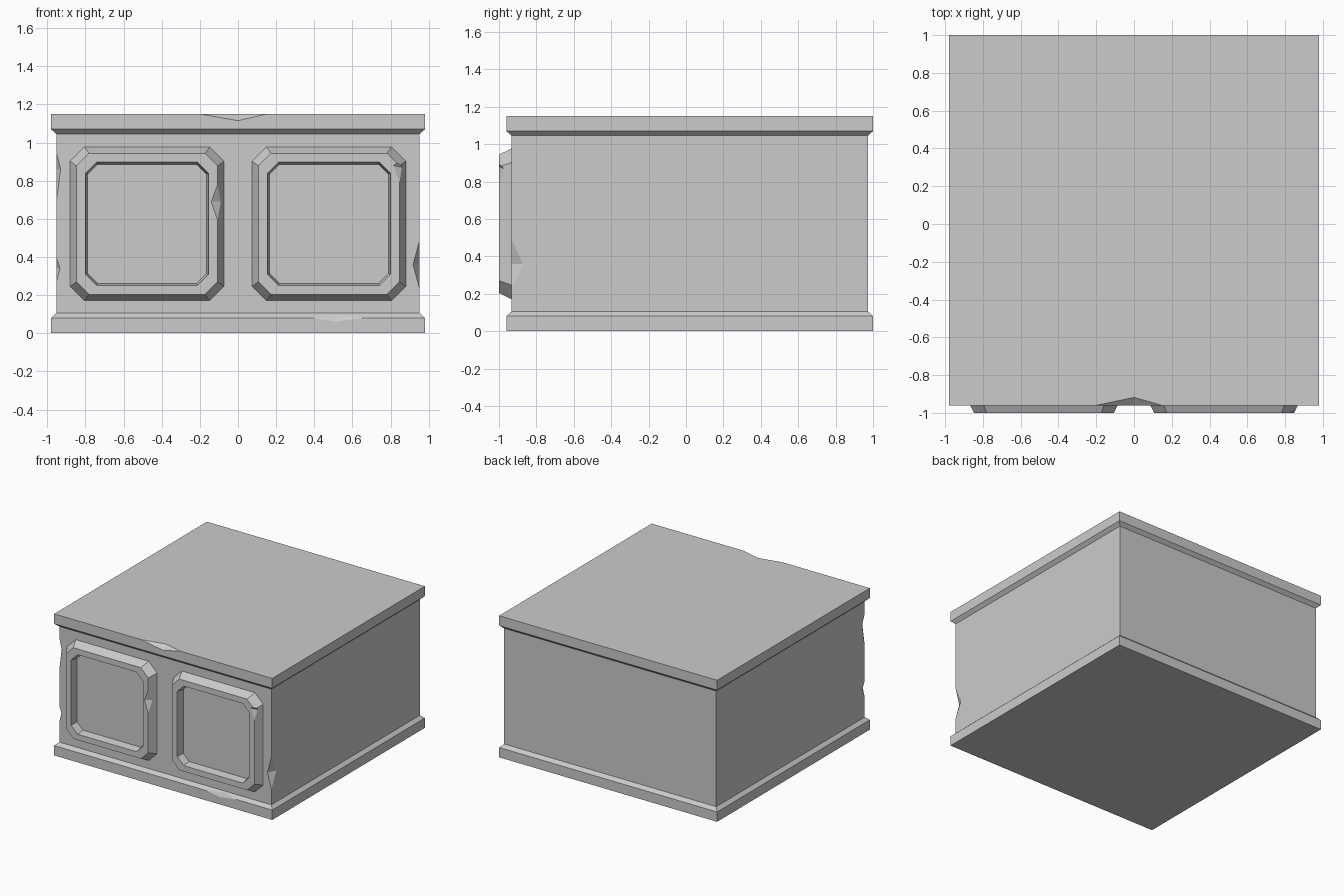
import bpy, bmesh
from mathutils import Vector

if "Cube" in bpy.data.objects:
    bpy.data.objects.remove(bpy.data.objects["Cube"])


def make_object(name, bm):
    bmesh.ops.recalc_face_normals(bm, faces=bm.faces)
    mesh = bpy.data.meshes.new(name)
    bm.to_mesh(mesh)
    bm.free()
    obj = bpy.data.objects.new(name, mesh)
    bpy.context.collection.objects.link(obj)
    return obj


def skin(name, loops):
    """Closed solid from a stack of matching loops, capped at both ends."""
    bm = bmesh.new()
    rings = [[bm.verts.new(p) for p in loop] for loop in loops]
    for r, s in zip(rings, rings[1:]):
        for i in range(len(r)):
            j = (i + 1) % len(r)
            bm.faces.new((r[i], r[j], s[j], s[i]))
    bm.faces.new(rings[0])
    bm.faces.new(rings[-1])
    return make_object(name, bm)


def chip(target, a, b, c, d, k=1.5):
    """Cut a notch: a, b lie on the edge, c, d on the two faces beside it."""
    mid = (Vector(c) + Vector(d)) / 2
    bm = bmesh.new()
    v = [bm.verts.new(mid + (Vector(p) - mid) * k) for p in (a, b, c, d)]
    for i, j, l in ((0, 1, 2), (0, 1, 3), (0, 2, 3), (1, 2, 3)):
        bm.faces.new((v[i], v[j], v[l]))
    cutter = make_object("chip_cutter", bm)
    cutter.hide_render = True
    mod = target.modifiers.new("chip", 'BOOLEAN')
    mod.operation, mod.solver, mod.object = 'DIFFERENCE', 'EXACT', cutter
    bpy.context.view_layer.objects.active = target
    bpy.ops.object.modifier_apply(modifier=mod.name)
    bpy.data.objects.remove(cutter)


def rect(inset, z):
    x, y0, y1 = 0.98 - inset, -0.96 + inset, 1.0 - inset
    return [(-x, y0, z), (x, y0, z), (x, y1, z), (-x, y1, z)]


def octagon(cx, cz, half, cut, y):
    h, m = half, half - cut
    pts = [(-m, -h), (m, -h), (h, -m), (h, m), (m, h), (-m, h), (-h, m), (-h, -m)]
    return [(cx + x, y, cz + z) for x, z in pts]


# Block with base plinth and top slab
block = skin("block", [rect(i, z) for i, z in (
    (0, 0), (0, 0.08), (0.027, 0.105), (0.027, 1.045), (0, 1.07), (0, 1.15))])

# Chips on top edge, plinth edge and front corners
chip(block, (-0.2, -0.96, 1.15), (0.15, -0.96, 1.15), (0, -0.918, 1.15), (0, -0.96, 1.115))
chip(block, (0.39, -0.96, 0.08), (0.66, -0.96, 0.08), (0.53, -0.94, 0.1), (0.51, -0.96, 0.06))
for x, x_in, z0, z1, zm, y_in in ((0.953, 0.918, 0.23, 0.49, 0.36, -0.87),
                                  (-0.953, -0.93, 0.69, 0.95, 0.86, -0.90),
                                  (-0.953, -0.933, 0.27, 0.4, 0.34, -0.90)):
    chip(block, (x, -0.933, z0), (x, -0.933, z1), (x_in, -0.933, zm), (x, y_in, zm))

# Raised panels with recessed centres
panels = []
for name, cx in (("left_panel", -0.477), ("right_panel", 0.477)):
    panels.append(skin(name, [octagon(cx, 0.574, h, c, y) for h, c, y in (
        (0.403, 0.075, -0.92), (0.403, 0.075, -0.933), (0.37, 0.066, -1.0),
        (0.323, 0.058, -1.0), (0.312, 0.052, -0.938))]))

# Chips on panel rims
chip(panels[0], (-0.107, -1, 0.59), (-0.107, -1, 0.78), (-0.14, -1, 0.69), (-0.091, -0.967, 0.69))
chip(panels[1], (0.847, -1, 0.79), (0.843, -1, 0.9), (0.815, -1, 0.88), (0.86, -0.975, 0.87))
